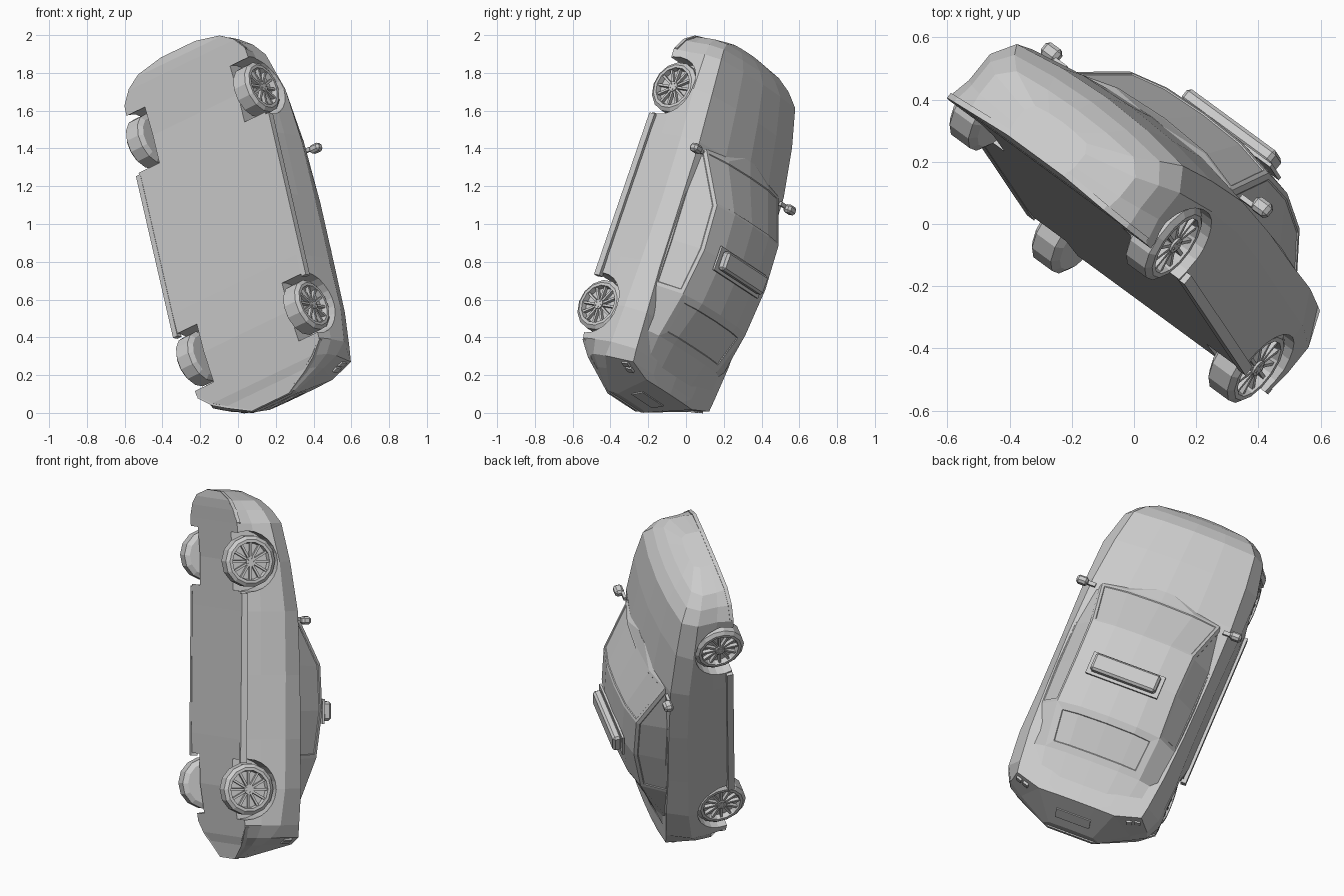
import bpy, bmesh, math
from mathutils import Matrix, Vector

cube = bpy.data.objects.get("Cube")
if cube:
    bpy.data.objects.remove(cube)

paint = bpy.data.materials.new("light_grey")
paint.use_nodes = True
GREY = (0.6, 0.6, 0.6, 1)
paint.diffuse_color = GREY
paint.node_tree.nodes["Principled BSDF"].inputs["Base Color"].default_value = GREY

# Pose of the whole car: columns are its left, back and up directions
back = Vector((0.2125, -0.3168, -0.9246)).normalized()
left = Vector((0.75, -0.55, 0.36))
left = (left - back * left.dot(back)).normalized()
up = left.cross(back)
POSE = Matrix((left, back, up)).transposed().to_4x4()
POSE.translation = Vector((0, 0, 1)) - left * 0.025


def make(name, bm):
    bmesh.ops.recalc_face_normals(bm, faces=bm.faces)
    mesh = bpy.data.meshes.new(name)
    bm.to_mesh(mesh)
    bm.free()
    mesh.materials.append(paint)
    return put(name, mesh, Matrix())


def put(name, mesh, place):
    obj = bpy.data.objects.new(name, mesh)
    bpy.context.collection.objects.link(obj)
    obj.matrix_world = POSE @ place
    return obj


def box(bm, centre, size, rot=Matrix()):
    m = Matrix.Translation(centre) @ rot @ Matrix.Diagonal((*size, 1))
    bmesh.ops.create_cube(bm, size=1, matrix=m)


def drum(bm, x, y, z, radius, depth, sides):
    m = Matrix.Translation((x, y, z)) @ Matrix.Rotation(math.pi / 2, 4, 'Y')
    bmesh.ops.create_cone(bm, cap_ends=True, segments=sides, radius1=radius,
                          radius2=radius, depth=depth, matrix=m)


def loft(stations, section):
    """Skin mirrored half sections; returns bmesh and faces by (station, column)."""
    bm, rings, grid = bmesh.new(), [], {}
    for s in stations:
        half = section(*s[1:])
        ring = half + [(-x, z) for x, z in reversed(half) if x > 0]
        rings.append([bm.verts.new((x, -s[0], z)) for x, z in ring])
    n = len(rings[0])
    for i in range(len(rings) - 1):
        a, b = rings[i], rings[i + 1]
        for j in range(n):
            k = (j + 1) % n
            grid[i, j] = bm.faces.new((a[j], a[k], b[k], b[j]))
    bm.faces.new(rings[0])
    bm.faces.new(rings[-1])
    bmesh.ops.recalc_face_normals(bm, faces=bm.faces)
    return bm, grid


# Lower body: forward, floor z, floor w, crease w, crease z, shoulder w, shoulder z, middle z
body_stations = [
    (.99, -.14, .12, .13, -.04, .11, -.01, .00),
    (.95, -.147, .29, .30, .00, .25, .05, .065),
    (.90, -.145, .37, .36, .03, .31, .095, .12),
    (.83, -.138, .425, .405, .06, .355, .137, .17),
    (.62, -.12, .44, .45, .10, .385, .18, .22),
    (.35, -.118, .45, .455, .13, .405, .22, .27),
    (0, -.118, .45, .45, .14, .41, .235, .27),
    (-.35, -.118, .45, .45, .14, .405, .24, .27),
    (-.62, -.11, .44, .455, .14, .395, .25, .27),
    (-.82, -.08, .43, .44, .12, .375, .246, .26),
    (-.89, -.07, .35, .40, .08, .364, .246, .258),
    (-.935, -.055, .27, .32, .05, .22, .25, .258),
    (-1.01, -.045, .13, .16, -.01, .13, .02, .025)]


def body_section(zb, wb, wm, zm, ws, zs, zc):
    return [(0, zb), (wb, zb), (wm, zb + (zm - zb) * .45), (wm, zm),
            (ws, zs), (ws * .5, zs + (zc - zs) * .75), (0, zc)]


bm, _ = loft(body_stations, body_section)
body = make("body", bm)

# Wheel wells cut from the body
WHEEL_Z, AXLE, WHEEL_R = -.057, .623, .141
bm = bmesh.new()
for side in (-1, 1):
    for end in (-1, 1):
        drum(bm, side * .42, end * AXLE, -.078, .167, .24, 24)
wells = make("wheel_well_cutter", bm)
wells.hide_render = True
wells.hide_set(True)
cut = body.modifiers.new("wheel_wells", 'BOOLEAN')
cut.operation, cut.solver, cut.object = 'DIFFERENCE', 'EXACT', wells

# Cabin: forward, base w, base z, roof w, roof edge z, roof middle z
cabin_stations = [
    (.40, .10, .20, .09, .245, .262),
    (.33, .38, .20, .345, .234, .288),
    (.05, .405, .22, .295, .385, .42),
    (-.20, .405, .23, .292, .40, .435),
    (-.46, .40, .23, .30, .365, .408),
    (-.70, .385, .23, .275, .28, .297),
    (-.84, .36, .23, .25, .243, .258)]


def cabin_section(wb, zb, wr, zr, zc):
    return [(0, zb - .03), (wb, zb), (wr, zr), (wr * .55, zr + (zc - zr) * .8), (0, zc)]


bm, grid = loft(cabin_stations, cabin_section)
# Sunken glass: windscreen, back window and the two rows of side windows
ROOF_COLS = (2, 3, 4, 5)
panes = [(.015, [grid[1, j] for j in ROOF_COLS]), (.04, [grid[4, j] for j in ROOF_COLS])]
panes += [(.02, [grid[i, col] for i in (1, 2, 3)]) for col in (1, 6)]
for frame, faces in panes:
    bmesh.ops.inset_region(bm, faces=faces, thickness=frame, use_even_offset=True)
    bmesh.ops.inset_region(bm, faces=faces, thickness=.004, depth=-.004)
make("cabin", bm)

# Roof box on its base plate
bm = bmesh.new()
box(bm, (0, .21, .434), (.42, .135, .012))
make("roof_plate", bm)
bm = bmesh.new()
box(bm, (0, .21, .460), (.38, .105, .05))
bmesh.ops.bevel(bm, geom=list(bm.edges), offset=.012, segments=1, affect='EDGES')
make("roof_box", bm)

# Parts repeated on both sides
for side, label in ((1, "left"), (-1, "right")):
    bm = bmesh.new()
    box(bm, (side * .452, .013, -.102), (.03, .926, .036))
    make(label + "_sill", bm)

    bm = bmesh.new()
    box(bm, (side * .45, -.30, .25), (.065, .045, .05))
    bmesh.ops.bevel(bm, geom=list(bm.edges), offset=.012, segments=1, affect='EDGES')
    box(bm, (side * .40, -.305, .236), (.05, .022, .016))
    make(label + "_mirror", bm)

    # Tail lamps follow the slant of the rear corner
    bm = bmesh.new()
    for x, y in ((.347, .903), (.303, .918)):
        box(bm, (side * x, y, .19), (.032, .014, .04),
            Matrix.Rotation(-side * .33, 4, 'Z'))
    make(label + "_tail_lamps", bm)

# Number plate panel
bm = bmesh.new()
box(bm, (0, .979, .12), (.20, .012, .07), Matrix.Rotation(.3, 4, 'X'))
make("rear_plate", bm)


def lip(name, path, height, out):
    """Thin ledge along a mirrored bumper path of (x, y, z)."""
    bm = bmesh.new()
    pts = path + [(-x, y, z) for x, y, z in reversed(path)]
    rows = []
    for x, y, z in pts:
        rows.append([bm.verts.new(p) for p in (
            (x, y, z), (x * out, y * out, z), (x * out, y * out, z + height),
            (x, y, z + height))])
    for a, b in zip(rows, rows[1:]):
        for j in range(4):
            k = (j + 1) % 4
            bm.faces.new((a[j], a[k], b[k], b[j]))
    bm.faces.new(rows[0])
    bm.faces.new(rows[-1])
    make(name, bm)


lip("rear_bumper_lip", [(.425, .82, -.08), (.35, .89, -.068),
                        (.27, .935, -.055), (.13, 1.005, -.045)], .022, 1.012)
lip("front_bumper_lip", [(.42, -.83, -.138), (.365, -.90, -.145),
                         (.285, -.95, -.147), (.12, -.985, -.14)], .02, 1.008)

# Wheel: lathed tyre with sunken dish, spokes and hub; outer face towards +x
bm = bmesh.new()
profile = [(0, -.062), (.115, -.062), (WHEEL_R, -.045), (WHEEL_R, .035), (.122, .05),
           (.106, .05), (.1, .02), (0, .02)]
verts = [bm.verts.new((x, 0, r)) for r, x in profile]
edges = [bm.edges.new(p) for p in zip(verts, verts[1:])]
bmesh.ops.spin(bm, geom=verts + edges, cent=(0, 0, 0), axis=(1, 0, 0),
               angle=math.tau, steps=14)
bmesh.ops.remove_doubles(bm, verts=bm.verts, dist=.0005)
SPOKES = 12
for k in range(SPOKES):
    turn = Matrix.Rotation(math.tau * k / SPOKES, 4, 'X')
    box(bm, turn @ Vector((.032, 0, .061)), (.02, .012, .084), turn)
drum(bm, .034, 0, 0, .028, .03, 12)
for k in range(5):
    a = math.tau * k / 5
    drum(bm, .05, .017 * math.sin(a), .017 * math.cos(a), .004, .006, 6)
bmesh.ops.recalc_face_normals(bm, faces=bm.faces)
wheel_mesh = bpy.data.meshes.new("wheel")
bm.to_mesh(wheel_mesh)
bm.free()
wheel_mesh.materials.append(paint)
for side, label in ((1, "left"), (-1, "right")):
    for end, where in ((-1, "front"), (1, "rear")):
        place = Matrix.Translation((side * .382, end * AXLE, WHEEL_Z))
        if side < 0:
            place = place @ Matrix.Rotation(math.pi, 4, 'Z')
        put(f"{where}_{label}_wheel", wheel_mesh, place)
